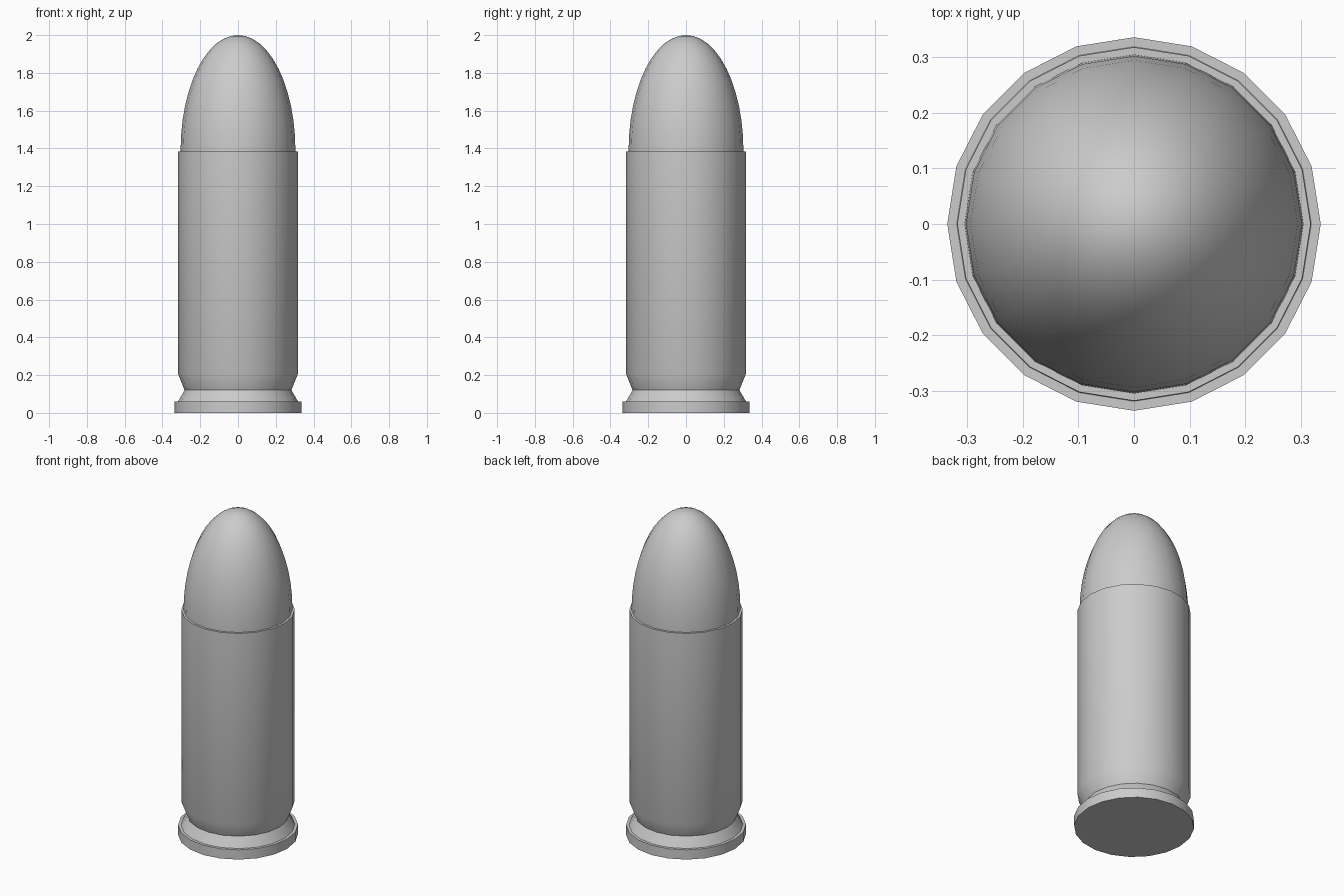
import bpy, bmesh, math

if "Cube" in bpy.data.objects:
    bpy.data.objects.remove(bpy.data.objects["Cube"])

SIDES = 20


def lathe(name, profile, cap_top, angle):
    """Revolve (radius, z) points around z; a zero radius makes a pole."""
    bm = bmesh.new()
    rings = []
    for r, z in profile:
        if r == 0:
            rings.append([bm.verts.new((0, 0, z))] * SIDES)
        else:
            rings.append([bm.verts.new((r * math.cos(math.tau * i / SIDES),
                                        r * math.sin(math.tau * i / SIDES), z))
                          for i in range(SIDES)])
    for low, high in zip(rings, rings[1:]):
        for i in range(SIDES):
            j = (i + 1) % SIDES
            bm.faces.new(list(dict.fromkeys((low[i], low[j], high[j], high[i]))))
    bm.faces.new(rings[0][::-1])
    if cap_top:
        bm.faces.new(rings[-1])
    bmesh.ops.recalc_face_normals(bm, faces=bm.faces)
    mesh = bpy.data.meshes.new(name)
    bm.to_mesh(mesh)
    bm.free()
    obj = bpy.data.objects.new(name, mesh)
    bpy.context.collection.objects.link(obj)
    bpy.context.view_layer.objects.active = obj
    obj.select_set(True)
    bpy.ops.object.shade_smooth_by_angle(angle=math.radians(angle))
    obj.select_set(False)
    return obj


# Case with base rim, extraction groove and straight wall
lathe("case", [(0.335, 0), (0.335, 0.06), (0.318, 0.06), (0.283, 0.12),
               (0.317, 0.205), (0.317, 1.385)], True, 50)

# Rounded bullet tip, half an ellipsoid seated in the case mouth
steps = 12
tip = [(0.304, 1.37)]
for k in range(steps):
    a = math.pi / 2 * k / steps
    tip.append((0.304 * math.cos(a), 1.39 + 0.61 * math.sin(a)))
tip.append((0, 2.0))
lathe("bullet", tip, False, 50)
